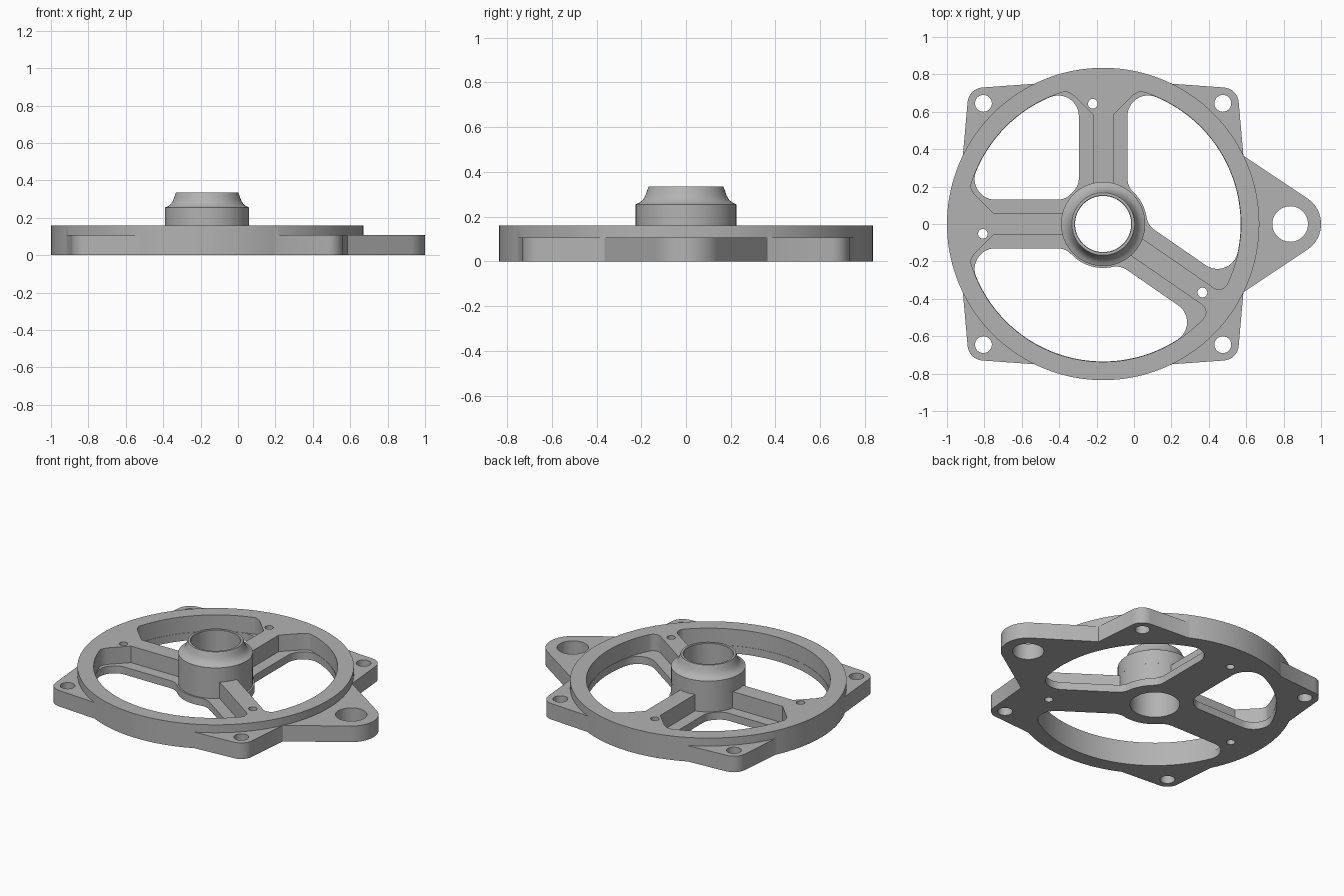
import bpy, bmesh
from math import sin, cos, atan2, sqrt, pi, radians, hypot

if "Cube" in bpy.data.objects:
    bpy.data.objects.remove(bpy.data.objects["Cube"])

CX = -0.165                      # hub axis position in x
RIM, TOP, EAR, FLANGE = 0.835, 0.16, 0.107, 0.05
BORE, HUB = 0.15, 0.225

grey = bpy.data.materials.new("machined grey")
grey.use_nodes = True
grey.diffuse_color = (0.45, 0.45, 0.45, 1)
grey.node_tree.nodes["Principled BSDF"].inputs["Base Color"].default_value = grey.diffuse_color


def arc(cx, cy, r, a, b, n):
    return [(cx + r * cos(a + (b - a) * i / n), cy + r * sin(a + (b - a) * i / n))
            for i in range(n + 1)]


def circle(cx, cy, r, n=32):
    return arc(cx, cy, r, 0, 2 * pi, n)[:-1]


def finish(name, bm):
    mesh = bpy.data.meshes.new(name)
    bmesh.ops.recalc_face_normals(bm, faces=bm.faces)
    bm.to_mesh(mesh)
    bm.free()
    mesh.materials.append(grey)
    obj = bpy.data.objects.new(name, mesh)
    bpy.context.collection.objects.link(obj)
    obj.location.x = CX
    return obj


def prism(name, outlines, z0, z1):
    """Extrude one or more closed outlines between two heights."""
    bm = bmesh.new()
    for outline in outlines:
        pts = []
        for p in outline:
            if not pts or hypot(p[0] - pts[-1][0], p[1] - pts[-1][1]) > 1e-4:
                pts.append(p)
        if hypot(pts[0][0] - pts[-1][0], pts[0][1] - pts[-1][1]) < 1e-4:
            pts.pop()
        face = bm.faces.new([bm.verts.new((x, y, z0)) for x, y in pts])
        new = bmesh.ops.extrude_face_region(bm, geom=[face])["geom"]
        bmesh.ops.translate(bm, vec=(0, 0, z1 - z0),
                            verts=[v for v in new if isinstance(v, bmesh.types.BMVert)])
    return finish(name, bm)


def turn(points, a, flip=1):
    return [(s * cos(a) - flip * t * sin(a), s * sin(a) + flip * t * cos(a)) for s, t in points]


def fillet_side(w, hub, f_hub, rim, f_rim):
    """Spoke edge at half width w, rounded into the hub and the rim."""
    if f_hub:
        s = sqrt((hub + f_hub) ** 2 - (w + f_hub) ** 2)
        inner = arc(s, w + f_hub, f_hub, atan2(w + f_hub, s) - pi, -pi / 2, 10)
    else:
        inner = [(sqrt(hub ** 2 - w ** 2), w)]
    s = sqrt((rim - f_rim) ** 2 - (w + f_rim) ** 2)
    return inner + arc(s, w + f_rim, f_rim, -pi / 2, atan2(w + f_rim, s), 12)


def sector(a, b, side_a, side_b, hub, rim):
    """Opening between two spokes, bounded by the rim and the hub."""
    def ang(p):
        return atan2(p[1], p[0])
    outer = arc(0, 0, rim, a + ang(side_a[-1]), b - ang(side_b[-1]), 40)
    inner = arc(0, 0, hub, b - ang(side_b[0]), a + ang(side_a[0]), 16)
    return turn(side_a, a) + outer + turn(side_b, b, -1)[::-1] + inner


def combine(target, other, operation):
    mod = target.modifiers.new(other.name, 'BOOLEAN')
    mod.operation, mod.solver, mod.object = operation, 'EXACT', other
    bpy.context.view_layer.objects.active = target
    bpy.ops.object.modifier_apply(modifier=mod.name)
    bpy.data.objects.remove(other)


# Round body and the plate carrying the ears
body = prism("spoked_body", [circle(0, 0, RIM, 144)], 0, TOP)

quarter = [(0.75, 0.365)] + arc(0.64, 0.645, 0.085, radians(4), radians(86), 10) + [(0.365, 0.75)]
mirrored = [(-x, y) for x, y in quarter[::-1]]
half = quarter + mirrored
tip = radians(58)
lug = arc(1.0, 0, 0.165, -tip, tip, 24)
ears = prism("ear_plate", [lug + half + [(x, -y) for x, y in half[::-1]]], 0, EAR)
combine(body, ears, 'UNION')

# Openings between the three spokes
spokes = [radians(-34.6), pi / 2, pi, radians(325.4)]
WIN_HUB, WIN_RIM, POCKET_RIM = 0.235, 0.735, 0.737
win_side = fillet_side(0.13, WIN_HUB, 0.1, WIN_RIM, 0.11)
plain_rib = fillet_side(0.055, HUB, 0, POCKET_RIM, 0.05)
flared_rib = [(sqrt(HUB ** 2 - 0.055 ** 2), 0.055), (0.585, 0.055), (0.685, 0.155),
              (0.698, 0.175), (0.706, 0.193), (0.708, 0.205)]
ribs = [plain_rib, flared_rib, flared_rib, plain_rib]

pairs = list(zip(spokes, spokes[1:], ribs, ribs[1:]))
pockets = prism("pocket_cutter",
                [sector(a, b, ra, rb, HUB, POCKET_RIM) for a, b, ra, rb in pairs], FLANGE, 0.3)
combine(body, pockets, 'DIFFERENCE')
windows = prism("window_cutter",
                [sector(a, b, win_side, win_side, WIN_HUB, WIN_RIM) for a, b, _, _ in pairs], -0.1, 0.1)
combine(body, windows, 'DIFFERENCE')

# Bore, mounting holes and small spoke holes
holes = [circle(0, 0, BORE, 96), circle(1.0, 0, 0.095, 48)]
holes += [circle(x, y, 0.045) for x in (-0.64, 0.64) for y in (-0.645, 0.645)]
holes += [circle(0.645 * cos(radians(d)), 0.645 * sin(radians(d)), 0.026, 24)
          for d in (94.9, 184.7, -34.6)]
combine(body, prism("hole_cutter", holes, -0.1, 0.3), 'DIFFERENCE')

# Turned hub collar with a concave shoulder
profile = [(HUB, TOP), (HUB, 0.255), (0.207, 0.263), (0.193, 0.275), (0.182, 0.293),
           (0.175, 0.313), (0.167, 0.335), (0.153, 0.335), (BORE, 0.332), (BORE, TOP)]
bm = bmesh.new()
verts = [bm.verts.new((r, 0, z)) for r, z in profile]
edges = [bm.edges.new(pair) for pair in zip(verts, verts[1:])]
bmesh.ops.spin(bm, geom=verts + edges, cent=(0, 0, 0), axis=(0, 0, 1),
               angle=2 * pi, steps=96, use_merge=True)
bmesh.ops.remove_doubles(bm, verts=bm.verts, dist=1e-5)
hub = finish("hub_collar", bm)

# Smooth the round walls, keep the machined edges crisp
for obj in (body, hub):
    bpy.ops.object.select_all(action='DESELECT')
    obj.select_set(True)
    bpy.context.view_layer.objects.active = obj
    bpy.ops.object.shade_smooth_by_angle(angle=radians(28))
